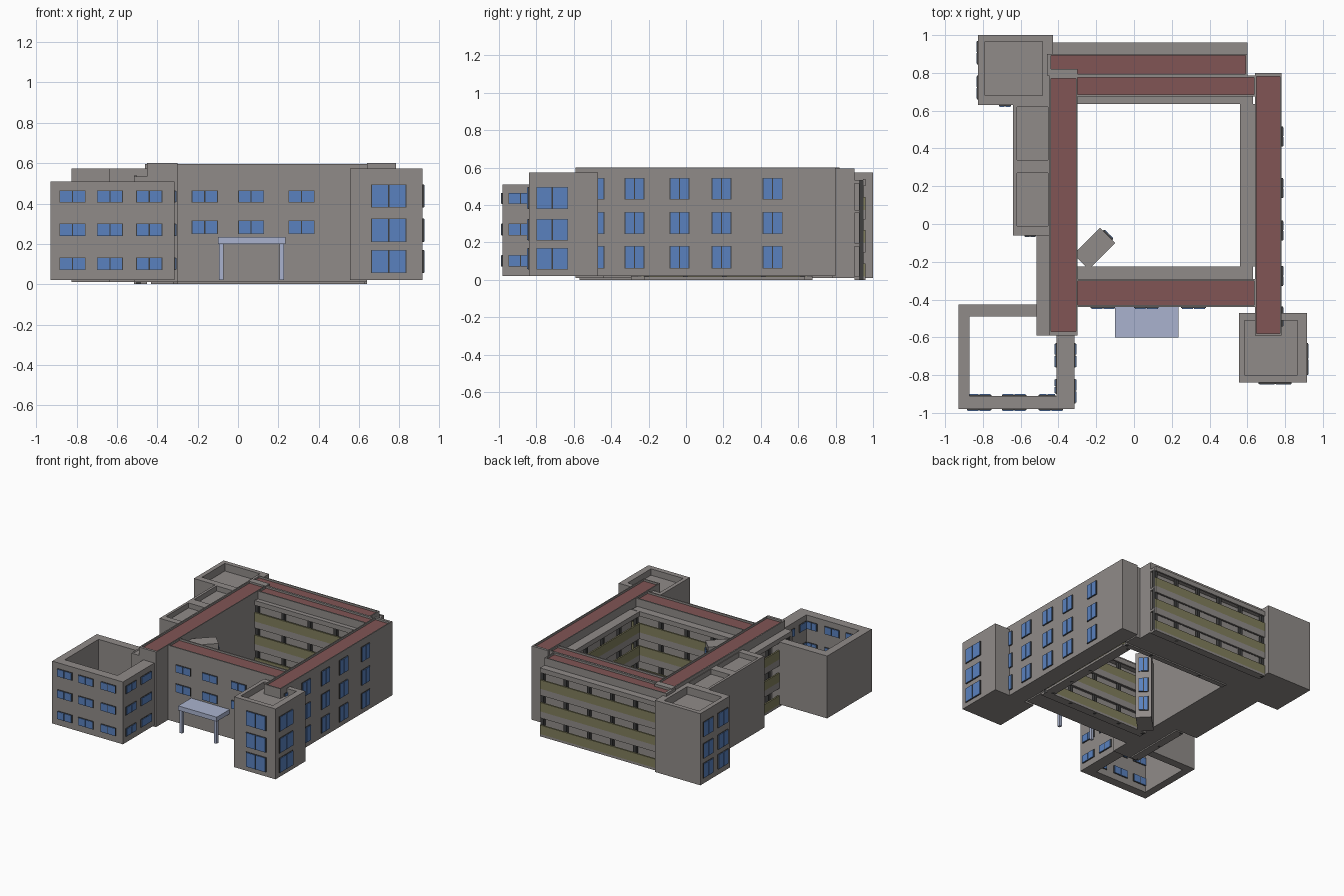
import bpy, bmesh, math
from mathutils import Matrix, Vector

if "Cube" in bpy.data.objects:
    bpy.data.objects.remove(bpy.data.objects["Cube"])


def material(name, rgb):
    m = bpy.data.materials.new(name)
    m.diffuse_color = (*rgb, 1)
    m.use_nodes = True
    m.node_tree.nodes["Principled BSDF"].inputs["Base Color"].default_value = m.diffuse_color
    return m


GREY = material("wall_grey", (0.28, 0.26, 0.25))
RED = material("roof_red", (0.22, 0.09, 0.09))
BLUE = material("glass_blue", (0.10, 0.22, 0.52))
DARK = material("frame_dark", (0.05, 0.05, 0.05))
OLIVE = material("railing_olive", (0.22, 0.21, 0.11))
PALE = material("canopy_pale", (0.40, 0.45, 0.62))


def finish(name, bm, mats):
    me = bpy.data.meshes.new(name)
    bm.to_mesh(me)
    bm.free()
    for m in mats:
        me.materials.append(m)
    ob = bpy.data.objects.new(name, me)
    bpy.context.collection.objects.link(ob)
    return ob


def add_box(bm, x0, x1, y0, y1, z0, z1):
    mat = Matrix.Translation(((x0 + x1) / 2, (y0 + y1) / 2, (z0 + z1) / 2)) @ \
        Matrix.Diagonal((abs(x1 - x0), abs(y1 - y0), abs(z1 - z0), 1))
    return bmesh.ops.create_cube(bm, size=1, matrix=mat)["verts"]


def boxes(name, items, mat):
    bm = bmesh.new()
    for b in items:
        add_box(bm, *b)
    return finish(name, bm, [mat])


def tray(name, outer, inner, z0, z1, depth, floor=GREY):
    """Block whose roof is sunk behind a parapet."""
    bm = bmesh.new()
    add_box(bm, *outer, z0, z1)
    bm.faces.ensure_lookup_table()
    top = max(bm.faces, key=lambda f: f.calc_center_median().z)
    bmesh.ops.inset_region(bm, faces=[top], thickness=0.005)
    cx, cy = sum(outer[:2]) / 2, sum(outer[2:]) / 2
    for v in top.verts:
        v.co.x = inner[0] if v.co.x < cx else inner[1]
        v.co.y = inner[2] if v.co.y < cy else inner[3]
    ex = bmesh.ops.extrude_discrete_faces(bm, faces=[top])["faces"][0]
    for v in ex.verts:
        v.co.z -= depth
    ex.material_index = 1
    return finish(name, bm, [GREY, floor])


def windows(name, axis, wall, side, spans, rows):
    """Dark frame with two glass panes; axis is the direction along the wall."""
    frames, panes = [], []

    def place(a0, a1, depth, z0, z1):
        d = sorted((wall - side * 0.004, wall + side * depth))
        return (a0, a1, *d, z0, z1) if axis == 'x' else (*d, a0, a1, z0, z1)
    for a0, a1 in spans:
        mid = (a0 + a1) / 2
        for z0, z1 in rows:
            frames.append(place(a0, a1, 0.006, z0, z1))
            for p0, p1 in ((a0 + 0.004, mid - 0.003), (mid + 0.003, a1 - 0.004)):
                panes.append(place(p0, p1, 0.010, z0 + 0.002, z1 - 0.002))
    return boxes(name + "_frames", frames, DARK), boxes(name + "_glass", panes, BLUE)


def gallery(name, axis, a0, a1, wall, edge):
    """Open three-storey access gallery with slabs, railings and pillars."""
    s = 1 if edge > wall else -1

    def place(p0, p1, q0, q1, z0, z1):
        q = sorted((q0, q1))
        return (p0, p1, *q, z0, z1) if axis == 'x' else (*q, p0, p1, z0, z1)
    slabs, rails, posts = [], [], []
    for k in range(3):
        z = 0.01 + 0.178 * k
        slabs.append(place(a0, a1, wall, edge, z - 0.01, z + 0.008))
        rails.append(place(a0, a1, edge - s * 0.012, edge, z + 0.008, z + 0.078))
        slabs.append(place(a0, a1, edge - s * 0.014, edge, z + 0.135, z + 0.172))
    slabs.append(place(a0, a1, wall, edge, 0.515, 0.535))
    n = max(2, round((a1 - a0) / 0.22))
    for i in range(n + 1):
        p = a0 + 0.012 + (a1 - a0 - 0.024) * i / n
        posts.append(place(p - 0.012, p + 0.012, edge - s * 0.035, edge - s * 0.01, 0, 0.53))
    boxes(name + "_slabs", slabs, GREY)
    boxes(name + "_railings", rails, OLIVE)
    boxes(name + "_pillars", posts, DARK)


# Main wings with sunken red roofs
tray("left_wing", (-0.45, -0.30, -0.59, 0.82), (-0.44, -0.307, -0.57, 0.77), 0.01, 0.60, 0.015, RED)
tray("right_wing", (0.64, 0.782, -0.59, 0.80), (0.648, 0.774, -0.58, 0.78), 0.02, 0.60, 0.015, RED)
tray("front_wing", (-0.30, 0.64, -0.44, -0.292), (-0.298, 0.635, -0.43, -0.302), 0.01, 0.597, 0.015, RED)
tray("back_wing_inner", (-0.30, 0.64, 0.675, 0.785), (-0.298, 0.635, 0.685, 0.775), 0.01, 0.597, 0.015, RED)
tray("back_wing_outer", (-0.46, 0.60, 0.785, 0.90), (-0.44, 0.59, 0.795, 0.892), 0.01, 0.595, 0.015, RED)

# Galleries
gallery("court_front_gallery", 'x', -0.30, 0.63, -0.292, -0.225)
gallery("court_back_gallery", 'x', -0.30, 0.63, 0.675, 0.635)
gallery("court_right_gallery", 'y', -0.225, 0.635, 0.64, 0.562)
gallery("outer_back_gallery", 'x', -0.43, 0.60, 0.90, 0.96)
gallery("outer_left_gallery", 'y', -0.57, -0.06, -0.45, -0.515)
boxes("left_gallery_end_wall", [(-0.515, -0.45, -0.59, -0.57, 0.01, 0.535)], GREY)

# Corner towers and side annex
tray("front_right_tower", (0.555, 0.915, -0.84, -0.47), (0.585, 0.865, -0.80, -0.51), 0.02, 0.573, 0.05)
tray("back_left_tower", (-0.825, -0.43, 0.63, 1.0), (-0.79, -0.485, 0.68, 0.965), 0.01, 0.573, 0.06)
tray("side_annex_front", (-0.64, -0.45, -0.06, 0.305), (-0.62, -0.455, -0.01, 0.27), 0.01, 0.573, 0.04)
tray("side_annex_back", (-0.64, -0.45, 0.305, 0.63), (-0.62, -0.455, 0.34, 0.62), 0.01, 0.573, 0.04)

# Open front-left block: four walls, no roof or floor
boxes("front_left_block", [
    (-0.93, -0.315, -0.98, -0.91, 0.02, 0.51), (-0.93, -0.315, -0.49, -0.425, 0.02, 0.51),
    (-0.93, -0.87, -0.91, -0.49, 0.02, 0.51), (-0.41, -0.315, -0.91, -0.49, 0.02, 0.51)], GREY)

# Windows
low = [(0.07, 0.132), (0.238, 0.30), (0.405, 0.465)]
big = [(0.055, 0.17), (0.21, 0.325), (0.38, 0.495)]
tall = [(0.06, 0.18), (0.245, 0.362), (0.43, 0.545)]
block_x = [(-0.885, -0.755), (-0.70, -0.57), (-0.505, -0.375)]
block_y = [(-0.95, -0.82), (-0.76, -0.63)]
windows("block_front", 'x', -0.98, -1, block_x, low)
windows("block_front_inside", 'x', -0.91, 1, block_x[:2] + [(-0.505, -0.415)], low)
windows("block_right", 'y', -0.315, 1, block_y, low)
windows("block_right_inside", 'y', -0.41, -1, [(-0.90, -0.82), (-0.76, -0.63)], low)
windows("front_wing", 'x', -0.44, -1, [(-0.23, -0.10), (0, 0.13), (0.25, 0.38)], [(0.25, 0.315), (0.405, 0.465)])
windows("right_tower_front", 'x', -0.84, -1, [(0.66, 0.835)], big)
windows("right_tower_side", 'y', 0.915, 1, [(-0.80, -0.63)], big)
windows("right_wing", 'y', 0.782, 1,
        [(c - 0.053, c + 0.053) for c in (-0.49, -0.275, -0.035, 0.19, 0.463)], tall)
windows("back_tower_side", 'y', -0.825, -1, [(0.66, 0.785), (0.845, 0.97)], big)
windows("back_tower_front", 'x', 0.63, -1, [(-0.715, -0.65)], big)
windows("annex_front", 'x', -0.06, -1, [(-0.58, -0.52)], big)

# Entrance canopy on posts
boxes("entrance_canopy", [(-0.10, 0.235, -0.60, -0.44, 0.20, 0.235)]
      + [(x, x + 0.022, -0.59, -0.568, 0.02, 0.20) for x in (-0.095, 0.205)], PALE)

# Diagonal stair tower in the courtyard corner
turn = Matrix.Translation((-0.21, -0.13, 0)) @ Matrix.Rotation(math.radians(45), 4, 'Z')
parts = [boxes("stair_tower", [(-0.10, 0.10, -0.057, 0.057, 0.0, 0.535)], GREY)]
parts += windows("stair_tower", 'y', 0.10, 1, [(-0.035, 0.035)], big)
for ob in parts:
    ob.matrix_world = turn
